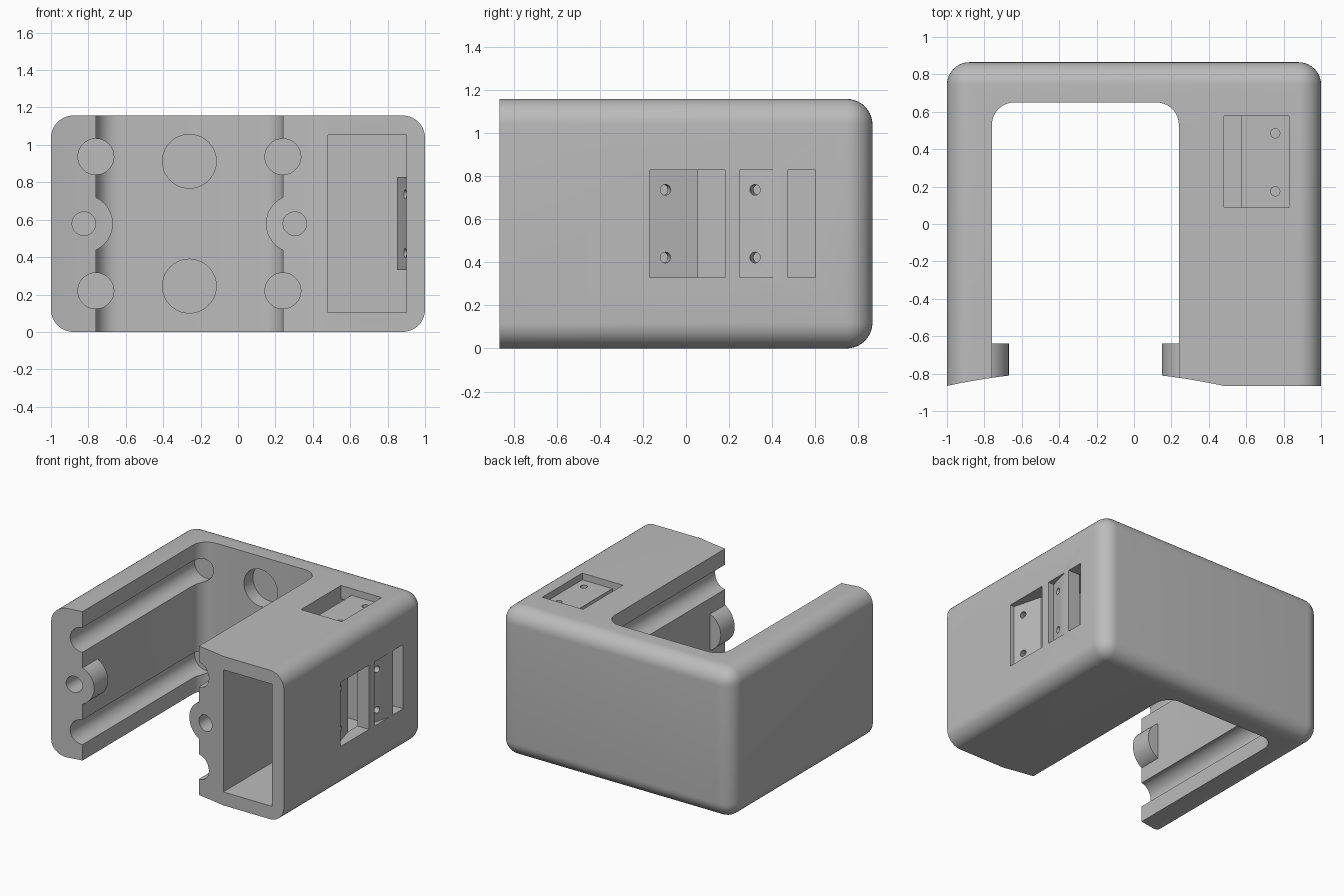
import bpy, bmesh, math
from mathutils import Vector, Matrix

if "Cube" in bpy.data.objects:
    bpy.data.objects.remove(bpy.data.objects["Cube"], do_unlink=True)

HEIGHT = 1.157
MID = HEIGHT / 2
FRONT = -0.865

grey = bpy.data.materials.new("plain grey")
grey.use_nodes = True
colour = (0.5, 0.5, 0.5, 1)
grey.diffuse_color = colour
grey.node_tree.nodes["Principled BSDF"].inputs["Base Color"].default_value = colour


def make_object(name, bm):
    bmesh.ops.recalc_face_normals(bm, faces=bm.faces[:])
    mesh = bpy.data.meshes.new(name)
    bm.to_mesh(mesh)
    bm.free()
    mesh.materials.append(grey)
    obj = bpy.data.objects.new(name, mesh)
    bpy.context.collection.objects.link(obj)
    return obj


def prism(points, axis, lo, hi):
    """Extrude a closed outline along an axis."""
    place = {"X": lambda a, b, h: (h, a, b),
             "Y": lambda a, b, h: (a, h, b),
             "Z": lambda a, b, h: (a, b, h)}[axis]
    bm = bmesh.new()
    face = bm.faces.new([bm.verts.new(place(a, b, lo)) for a, b in points])
    moved = bmesh.ops.extrude_face_region(bm, geom=[face])["geom"]
    offset = Vector(place(0, 0, hi - lo))
    bmesh.ops.translate(bm, vec=offset,
                        verts=[v for v in moved if isinstance(v, bmesh.types.BMVert)])
    return make_object("tool", bm)


def arc(a, b, r, start, end, n):
    return [(a + r * math.cos(math.radians(start + (end - start) * i / n)),
             b + r * math.sin(math.radians(start + (end - start) * i / n)))
            for i in range(n + 1)]


def rod(a, b, r, axis, lo, hi, n=40):
    return prism(arc(a, b, r, 0, 360, n)[:-1], axis, lo, hi)


def rect(a0, a1, b0, b1):
    return [(a0, b0), (a1, b0), (a1, b1), (a0, b1)]


# Outer block, rounded everywhere except round the open front
bm = bmesh.new()
bmesh.ops.create_cube(bm, size=1)
bmesh.ops.scale(bm, vec=(2, -2 * FRONT, HEIGHT), verts=bm.verts)
bmesh.ops.translate(bm, vec=(0, 0, MID), verts=bm.verts)
rounded = [e for e in bm.edges if max(v.co.y for v in e.verts) > 0]
bmesh.ops.bevel(bm, geom=rounded, offset=0.12, segments=10, profile=0.5,
                affect="EDGES", clamp_overlap=True)
body = make_object("bracket_housing", bm)


def combine(tool, operation="DIFFERENCE"):
    tool.hide_render = True
    mod = body.modifiers.new("shape", "BOOLEAN")
    mod.operation = operation
    mod.solver = "EXACT"
    mod.object = tool
    bpy.context.view_layer.objects.active = body
    bpy.ops.object.modifier_apply(modifier=mod.name)
    bpy.data.objects.remove(tool, do_unlink=True)


# Central bay with rounded inner corners
bay = ([(-0.76, -1.2), (0.24, -1.2)] + arc(0.12, 0.53, 0.12, 0, 90, 10)
       + arc(-0.64, 0.53, 0.12, 90, 180, 10))
combine(prism(bay, "Z", -0.5, 2))

# Rod grooves and round sockets in the back wall
for z in (0.22, HEIGHT - 0.22):
    for x in (-0.76, 0.24):
        combine(rod(x, z, 0.096, "Y", -1.2, 0.69))
for z in (0.245, HEIGHT - 0.245):
    combine(rod(-0.26, z, 0.144, "Y", 0.4, 0.76))

# Screw bosses on both arms
for x in (-0.824, 0.304):
    combine(rod(x, MID, 0.155, "Y", -0.84, -0.64), "UNION")

# Shallow hollow across the front ends of the arms
hollow = [(-1.06, -1.3)]
for i in range(25):
    t = -0.8 + 1.6 * i / 24
    hollow.append((-0.26 + t, -0.786 - t * t / 6.9))
hollow.append((0.54, -1.3))
combine(prism(hollow, "Z", -0.5, 2))
for x in (-0.824, 0.304):
    combine(rod(x, MID, 0.063, "Y", -1.2, -0.55))

# Deep compartment in the wide arm
combine(prism(rect(0.48, 0.9, 0.104, 1.053), "Y", -1.2, 0.65))

# Side windows with angled mounting plates
Z0, Z1 = 0.33, 0.828
plate_back = [(0.95, -0.2), (0.95, 0.055), (0.85, 0.055), (0.918, -0.2)]
combine(prism(plate_back, "Z", Z0, Z1), "UNION")
front_window = [(1.1, -0.17), (0.965, -0.17), (0.905, 0.055),
                (0.84, 0.055), (0.84, 0.18), (1.1, 0.18)]
combine(prism(front_window, "Z", Z0, Z1))
rear_recess = [(1.1, 0.25), (0.952, 0.25), (1.0187, 0.5), (1.1, 0.5)]
combine(prism(rear_recess, "Z", Z0, Z1))
combine(prism(rect(0.8, 1.1, 0.473, 0.6), "Z", Z0, Z1))

# Screw holes square to the angled plates
for x, y, tilt in ((0.945, -0.095, 15), (0.97, 0.32, -15)):
    for z in (MID - 0.157, MID + 0.157):
        drill = rod(y, z, 0.025, "X", 0.8, 1.1, 20)
        pivot = Vector((x, y, 0))
        drill.data.transform(Matrix.Translation(pivot)
                             @ Matrix.Rotation(math.radians(tilt), 4, "Z")
                             @ Matrix.Translation(-pivot))
        combine(drill)

# Top recess with its slot and screw holes
combine(prism(rect(0.48, 0.83, 0.088, 0.578), "Z", 1.105, 1.4))
combine(prism(rect(0.48, 0.572, 0.088, 0.578), "Z", 0.9, 1.4))
for y in (0.175, 0.485):
    combine(rod(0.755, y, 0.025, "Z", 0.9, 1.4, 20))

# Smooth the rounds and keep the machined edges crisp
for poly in body.data.polygons:
    poly.material_index = 0
bpy.ops.object.select_all(action="DESELECT")
body.select_set(True)
bpy.context.view_layer.objects.active = body
bpy.ops.object.shade_smooth_by_angle(angle=math.radians(25))
